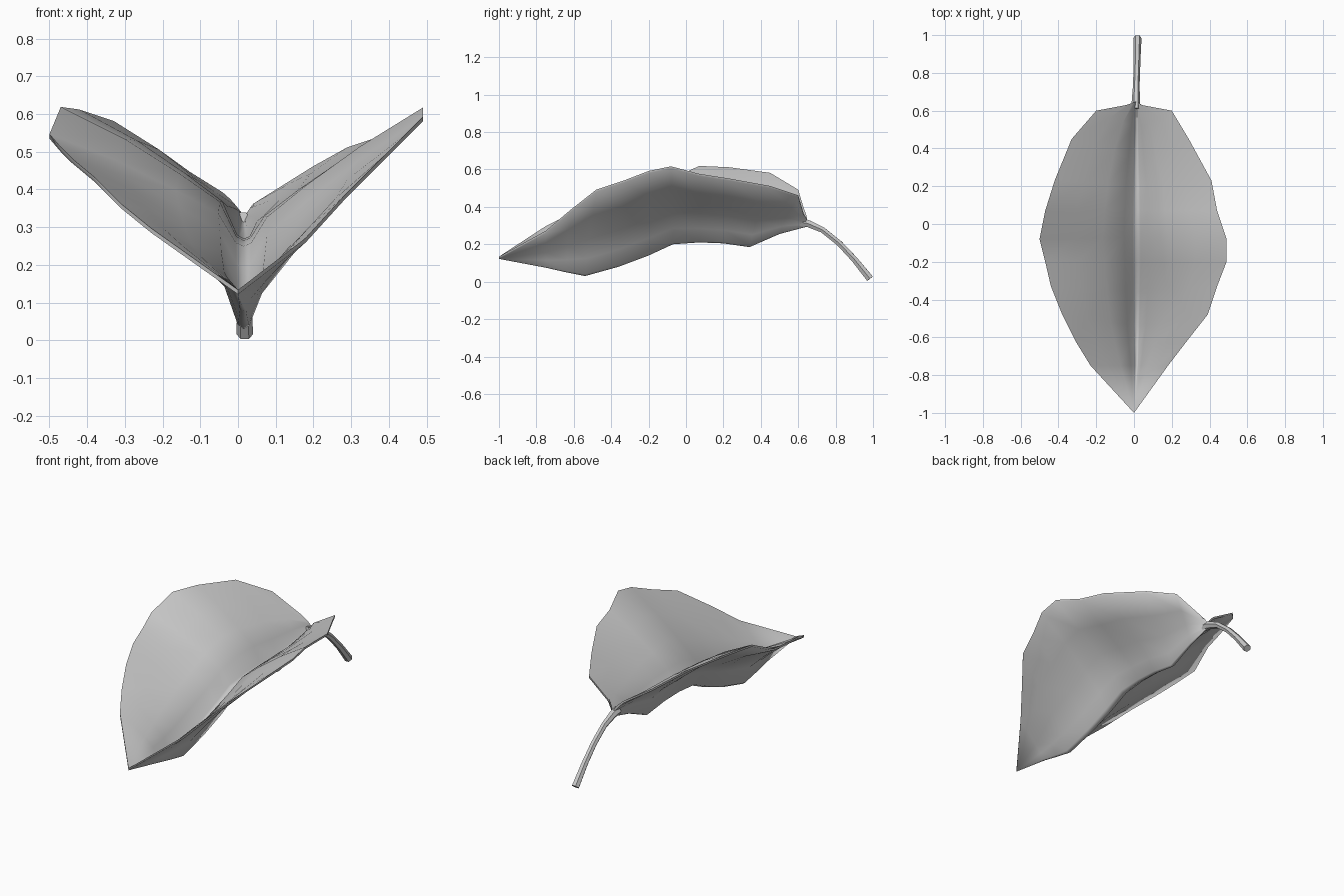
import bpy
import bmesh
import math
from mathutils import Vector

default_cube = bpy.data.objects.get("Cube")
if default_cube:
    bpy.data.objects.remove(default_cube, do_unlink=True)


def make_material(name, colour):
    material = bpy.data.materials.new(name)
    material.use_nodes = True
    material.diffuse_color = colour
    material.node_tree.nodes["Principled BSDF"].inputs["Base Color"].default_value = colour
    return material


def add_object(name, data, material):
    thing = bpy.data.objects.new(name, data)
    bpy.context.collection.objects.link(thing)
    thing.data.materials.append(material)
    return thing


def select_only(thing):
    bpy.ops.object.select_all(action="DESELECT")
    thing.select_set(True)
    bpy.context.view_layer.objects.active = thing


leaf_grey = make_material("leaf grey", (0.6, 0.6, 0.6, 1))

# Stations from tip to stalk, shared by both edges and the keel
edge_y = [-1, -.75, -.62, -.48, -.33, -.2, -.08, .07, .23, .45, .6, .63]
left_x = [0, .18, .28, .39, .44, .49, .49, .44, .41, .29, .2, .04]
left_z = [.122, .26, .37, .48, .53, .58, .605, .565, .54, .5, .45, .35]
right_x = [0, .23, .31, .38, .44, .47, .5, .47, .42, .33, .2, .04]
right_z = [.122, .285, .35, .42, .47, .5, .535, .607, .6, .57, .48, .38]
keel_y = [-1, -.75, -.64, -.54, -.36, -.2, -.07, .07, .2, .34, .5, .65]
keel_z = [.122, .075, .05, .03, .08, .14, .2, .21, .205, .185, .255, .295]
# The midrib is a thick vein, the rim is thin
vein_depth = [.012, .02, .035, .05, .055, .055, .05, .055, .065, .08, .04, .025]
rim_depth = .012

# Half cross-sections: (way out to the edge, way up to the edge)
left_profile = [(.04, .02), (.13, .21), (.35, .44), (.65, .72), (1, 1)]
right_profile = [(.04, .03), (.13, .29), (.35, .5), (.65, .76), (1, 1)]


def blade_row(station, upper):
    """One cross-section of a blade surface, from the right edge to the left edge."""
    keel = Vector((.015 if station else 0, keel_y[station], keel_z[station]))
    left = Vector((left_x[station], edge_y[station], left_z[station]))
    right = Vector((-right_x[station], edge_y[station], right_z[station]))
    if upper:
        keel.z += vein_depth[station]
        left.z += rim_depth
        right.z += rim_depth

    def wall(edge, profile):
        span = edge - keel
        return [keel + Vector((span.x * out, span.y * out, span.z * up))
                for out, up in profile]

    return wall(right, right_profile)[::-1] + [keel] + wall(left, left_profile)


# Blade: each station is a closed loop of upper and lower sections, lofted
bm = bmesh.new()
loops = []
for station in range(len(edge_y)):
    outline = blade_row(station, True) + blade_row(station, False)[::-1]
    loops.append([bm.verts.new(point) for point in outline])
for near, far in zip(loops, loops[1:]):
    for i in range(len(near)):
        j = (i + 1) % len(near)
        bm.faces.new((near[i], near[j], far[j], far[i]))
# Close the stalk end with a strip between the two surfaces
end = loops[-1]
for i in range(len(end) // 2 - 1):
    bm.faces.new((end[i], end[i + 1], end[-2 - i], end[-1 - i]))
bmesh.ops.remove_doubles(bm, verts=bm.verts, dist=.0005)
bmesh.ops.recalc_face_normals(bm, faces=bm.faces)
blade_mesh = bpy.data.meshes.new("leaf_blade")
bm.to_mesh(blade_mesh)
bm.free()
blade = add_object("leaf_blade", blade_mesh, leaf_grey)
select_only(blade)
bpy.ops.object.shade_smooth_by_angle(angle=math.radians(65))

# Stalk: tapered tube bending down to the ground
stalk_path = [(.01, .61, .318, 1.1), (.01, .65, .312, 1), (.012, .73, .277, .8),
              (.015, .82, .205, .8), (.017, .9, .12, .85), (.018, .984, .016, 1)]
curve = bpy.data.curves.new("stalk", "CURVE")
curve.dimensions = "3D"
curve.bevel_depth = .022
curve.bevel_resolution = 1
curve.use_fill_caps = True
spline = curve.splines.new("POLY")
spline.points.add(len(stalk_path) - 1)
for point, (x, y, z, width) in zip(spline.points, stalk_path):
    point.co = (x, y, z, 1)
    point.radius = width
stalk = add_object("stalk", curve, leaf_grey)
select_only(stalk)
bpy.ops.object.convert(target="MESH")
bpy.ops.object.shade_smooth_by_angle(angle=math.radians(50))
